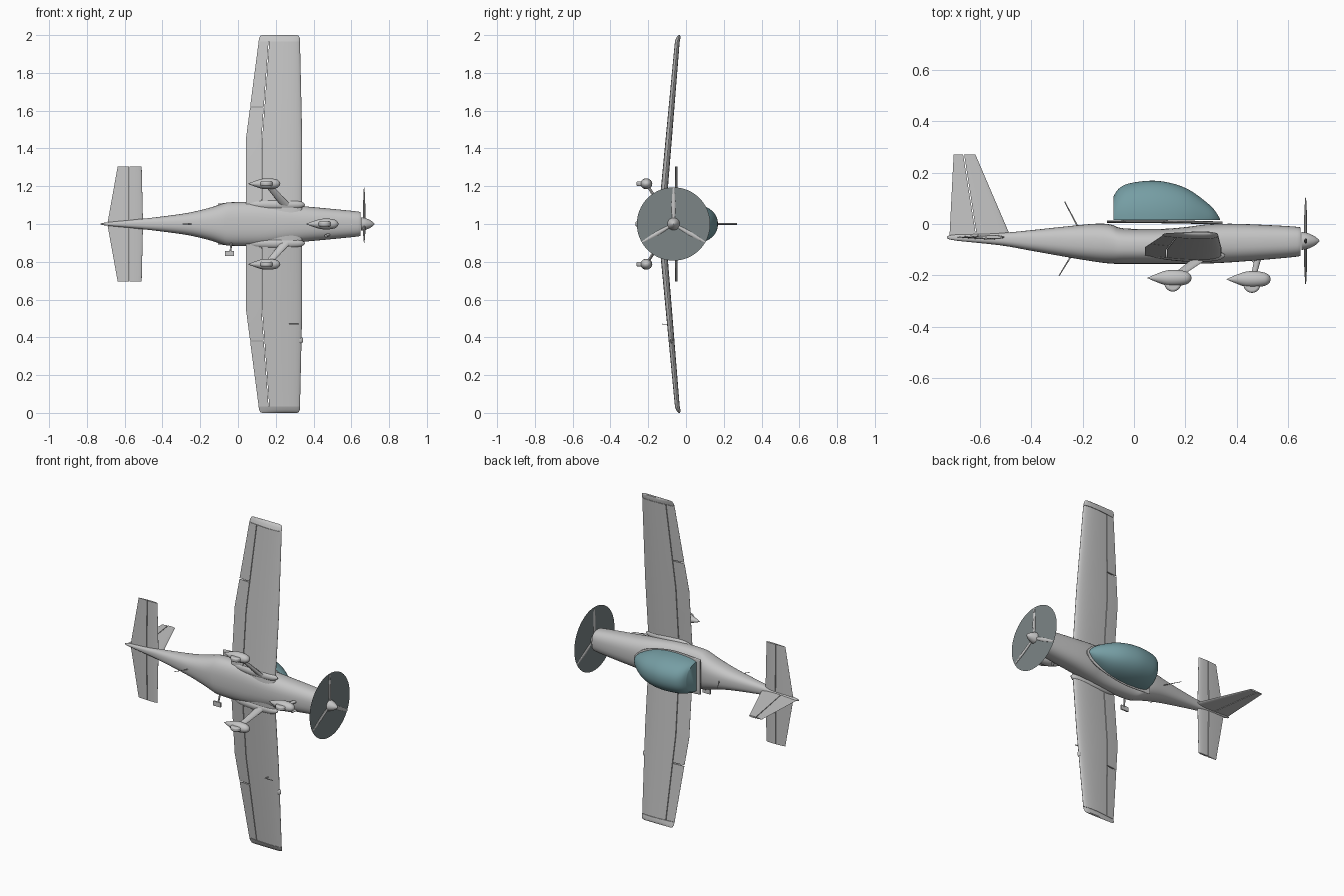
import bpy, bmesh, math
from mathutils import Vector

if "Cube" in bpy.data.objects:
    bpy.data.objects.remove(bpy.data.objects["Cube"])


def material(name, rgb):
    m = bpy.data.materials.new(name)
    m.diffuse_color = (*rgb, 1)
    m.use_nodes = True
    m.node_tree.nodes["Principled BSDF"].inputs["Base Color"].default_value = m.diffuse_color
    return m


PAINT = material("grey_paint", (0.56, 0.56, 0.56))
GLASS = material("teal_glass", (0.18, 0.34, 0.37))
BLUR = material("propeller_blur_grey", (0.2, 0.235, 0.24))


def loft(name, rings, mat=PAINT, angle=40):
    """Skin a list of equal closed rings and cap both ends."""
    bm = bmesh.new()
    vs = [[bm.verts.new(p) for p in r] for r in rings]
    n = len(rings[0])
    for a, b in zip(vs, vs[1:]):
        for i in range(n):
            bm.faces.new((a[i], a[(i + 1) % n], b[(i + 1) % n], b[i]))
    bm.faces.new(vs[0])
    bm.faces.new(vs[-1])
    bmesh.ops.remove_doubles(bm, verts=bm.verts, dist=0.0002)
    bmesh.ops.recalc_face_normals(bm, faces=bm.faces)
    me = bpy.data.meshes.new(name)
    bm.to_mesh(me)
    bm.free()
    ob = bpy.data.objects.new(name, me)
    bpy.context.collection.objects.link(ob)
    me.materials.append(mat)
    bpy.ops.object.select_all(action='DESELECT')
    ob.select_set(True)
    bpy.context.view_layer.objects.active = ob
    bpy.ops.object.shade_smooth_by_angle(angle=math.radians(angle))
    return ob


def smooth(st, k=4):
    """Catmull-Rom interpolation between stations."""
    out = []
    for i in range(len(st) - 1):
        p0, p1, p2, p3 = st[max(i - 1, 0)], st[i], st[i + 1], st[min(i + 2, len(st) - 1)]
        for j in range(k):
            t = j / k
            out.append(tuple(0.5 * (2 * b + (c - a) * t + (2 * a - 5 * b + 4 * c - d) * t * t
                                    + (3 * b - a - 3 * c + d) * t ** 3)
                             for a, b, c, d in zip(p0, p1, p2, p3)))
    return out + [tuple(st[-1])]


def power(v, e):
    return math.copysign(abs(v) ** e, v)


def body(name, stations, z=1.0, e=1.0, n=28, mat=PAINT, arc=2 * math.pi, k=4):
    """Superellipse rings along x; stations are (x, y centre, y radius, z radius)."""
    rings = []
    full = arc > 6
    for x, y, ry, rz in smooth(stations, k):
        ts = [arc * i / (n if full else n - 1) for i in range(n)]
        rings.append([(x, y + max(ry, 0.0005) * power(math.sin(t), e),
                       z + max(rz, 0.0005) * power(math.cos(t), e)) for t in ts])
    return loft(name, rings, mat)


def strut(name, stations, ref=(1, 0, 0), n=10):
    """Tapered bar; stations are (point, half width along ref, half thickness)."""
    d = Vector(stations[-1][0]) - Vector(stations[0][0])
    v = d.cross(Vector(ref)).normalized()
    u = v.cross(d).normalized()
    ts = [2 * math.pi * i / n for i in range(n)]
    return loft(name, [[Vector(p) + u * a * math.cos(t) + v * b * math.sin(t) for t in ts]
                       for p, a, b in stations])


def panel(name, stations, place, n=12):
    """Part of an aerofoil; stations are (span, leading x, trailing x, front cut, rear cut, thickness)."""
    rings = []
    for s, le, te, xa, xb, th in stations:
        fa, fb = [(le - x) / (le - te) for x in (xa, xb)]
        fs = [fa + (fb - fa) * (1 - math.cos(math.pi / 2 * i / (n - 1))) for i in range(n)]
        h = [max(0.0, 5 * th * (0.2969 * math.sqrt(max(f, 0)) - 0.126 * f - 0.3516 * f ** 2
                                + 0.2843 * f ** 3 - 0.1015 * f ** 4)) for f in fs]
        top = [place(le - f * (le - te), q, s) for f, q in zip(fs, h)]
        bot = [place(le - f * (le - te), -q, s) for f, q in zip(fs, h)]
        rings.append(top + bot[::-1])
    return loft(name, rings, angle=35)


# Fuselage, with the shallow cockpit recess along its top
body("fuselage", [
    (-0.727, -0.052, 0.004, 0.003), (-0.69, -0.053, 0.012, 0.009), (-0.52, -0.059, 0.024, 0.026),
    (-0.40, -0.064, 0.040, 0.040), (-0.26, -0.069, 0.060, 0.060), (-0.15, -0.073, 0.074, 0.086),
    (-0.09, -0.078, 0.076, 0.105), (-0.04, -0.086, 0.069, 0.115), (0.11, -0.087, 0.068, 0.116),
    (0.21, -0.083, 0.072, 0.109), (0.28, -0.078, 0.076, 0.102), (0.38, -0.074, 0.075, 0.091),
    (0.52, -0.071, 0.067, 0.078), (0.635, -0.069, 0.058, 0.066), (0.648, -0.069, 0.052, 0.060)], e=0.8, n=36)

# Canopy bubble and its sill frame
body("canopy", [
    (-0.08, 0.015, 0.092, 0.088), (-0.06, 0.015, 0.122, 0.096), (-0.02, 0.015, 0.143, 0.104),
    (0.07, 0.015, 0.154, 0.108), (0.15, 0.015, 0.143, 0.101), (0.22, 0.015, 0.115, 0.083),
    (0.29, 0.015, 0.063, 0.050), (0.32, 0.015, 0.030, 0.026), (0.335, 0.015, 0.003, 0.004)],
    mat=GLASS, arc=math.pi, e=0.92)
body("canopy_sill", [
    (-0.105, 0.009, 0.005, 0.108), (0.0, 0.009, 0.006, 0.115), (0.10, 0.009, 0.006, 0.114),
    (0.22, 0.007, 0.006, 0.090), (0.30, 0.005, 0.006, 0.055), (0.345, 0.004, 0.005, 0.008)], e=0.6)


# Wing, flap, aileron and tip on each side
def hinge(s):
    return 0.128 + 0.038 * max(0, s - 0.45) / 0.52


def trailing(s):
    return 0.042 + 0.068 * max(0, s - 0.45) / 0.52


def chord(s):
    return 0.34 - 0.012 * max(0, s - 0.45) / 0.52, trailing(s), 0.040 - 0.015 * s


for side, sg in (("left", 1), ("right", -1)):
    def wing_place(x, off, s, sg=sg):
        y = -0.131 + 0.088 * s + max(0, s - 0.97) * 0.25
        return (x, y + off, 1 + sg * s)

    def section(s, part):
        le, te, th = chord(s)
        return (s, le, te, le, hinge(s), th) if part == "main" else (s, le, te, hinge(s) - 0.004, te, th)

    panel(side + "_wing", [section(s, "main") for s in (0.0, 0.2, 0.45, 0.7, 0.965)], wing_place)
    panel(side + "_flap", [section(s, "rear") for s in (0.09, 0.3, 0.45, 0.617)], wing_place)
    panel(side + "_aileron", [section(s, "rear") for s in (0.623, 0.8, 0.965)], wing_place)
    panel(side + "_wing_tip", [(s, le, te, le, te, th) for s, le, te, th in
          ((0.967, 0.328, 0.109, 0.026), (0.985, 0.327, 0.112, 0.023),
           (0.996, 0.322, 0.118, 0.014), (1.0, 0.312, 0.128, 0.004))], wing_place)
    # Root fairing
    body(side + "_wing_root_fairing", [(0.03, -0.108, 0.004, 0.004), (0.10, -0.115, 0.020, 0.024),
         (0.22, -0.120, 0.027, 0.030), (0.32, -0.123, 0.020, 0.022), (0.355, -0.123, 0.003, 0.003)],
         z=1 + sg * 0.102, n=16)

    # Tailplane and elevator
    def tail_place(x, off, s, sg=sg):
        return (x, -0.051 + off, 1 + sg * s)
    panel(side + "_tailplane", [(0, -0.503, -0.69, -0.503, -0.574, 0.018),
                                (0.305, -0.51, -0.637, -0.51, -0.574, 0.012)], tail_place)
    panel(side + "_elevator", [(0.01, -0.503, -0.69, -0.578, -0.69, 0.018),
                               (0.305, -0.51, -0.637, -0.578, -0.637, 0.012)], tail_place)


# Fin and rudder
def fin_place(x, off, s):
    return (x, s, 1 + off)


panel("fin", [(-0.05, -0.48, -0.718, -0.48, -0.611, 0.020),
              (0.27, -0.617, -0.702, -0.617, -0.661, 0.010)], fin_place)
panel("rudder", [(-0.045, -0.48, -0.718, -0.615, -0.718, 0.020),
                 (0.27, -0.617, -0.702, -0.665, -0.702, 0.010)], fin_place)

# Spinner, three blades and the spinning disc
PY = -0.066
body("spinner", [(0.652, PY, 0.035, 0.035), (0.675, PY, 0.031, 0.031), (0.70, PY, 0.020, 0.020),
                 (0.715, PY, 0.009, 0.009), (0.722, PY, 0.001, 0.001)], n=24)
for i in range(3):
    a = math.radians(90 + 120 * i)
    strut(f"propeller_blade_{i + 1}",
          [((0.668, PY + r * math.cos(a), 1 + r * math.sin(a)), w, b)
           for r, w, b in ((0.02, 0.006, 0.006), (0.06, 0.006, 0.010), (0.10, 0.006, 0.011),
                           (0.15, 0.004, 0.008), (0.192, 0.002, 0.004))])
bpy.ops.mesh.primitive_circle_add(vertices=64, radius=0.194, fill_type='NGON',
                                  location=(0.667, PY, 1), rotation=(0, math.pi / 2, 0))
disc = bpy.context.object
disc.name = "propeller_disc"
disc.data.materials.append(BLUR)


# Wheel fairings, wheels and legs
def wheel_unit(name, x, y, z, r):
    body(name + "_fairing", [
        (x - 0.095, y, 0.001, 0.001), (x - 0.06, y, 0.016, 0.014), (x - 0.02, y, r * 0.95, r * 0.85),
        (x + 0.02, y, r, r * 0.92), (x + 0.055, y, r * 0.8, r * 0.75),
        (x + 0.071, y, r * 0.45, r * 0.4), (x + 0.076, y, 0.001, 0.001)], z=z, n=20)
    bpy.ops.mesh.primitive_cylinder_add(vertices=28, radius=0.033, depth=0.026, location=(x + 0.003, y - 0.02, z))
    w = bpy.context.object
    w.name = name + "_wheel"
    bev = w.modifiers.new("round", 'BEVEL')
    bev.width, bev.segments = 0.008, 3
    w.data.materials.append(PAINT)
    bpy.ops.object.shade_smooth_by_angle(angle=math.radians(35))


wheel_unit("nose", 0.456, -0.215, 1.0, 0.031)
strut("nose_leg", [((0.483, -0.13, 1), 0.013, 0.009), ((0.465, -0.205, 1), 0.010, 0.008)])
for side, sg in (("left", 1), ("right", -1)):
    wheel_unit(side + "_main", 0.148, -0.210, 1 + sg * 0.213, 0.031)
    strut(side + "_main_leg", [((0.27, -0.125, 1 + sg * 0.08), 0.024, 0.010),
                               ((0.16, -0.205, 1 + sg * 0.205), 0.016, 0.007)])

# Aerials, boarding step, exhaust, pitot tube and wing light
strut("upper_aerial", [((-0.22, -0.008, 1), 0.003, 0.002), ((-0.27, 0.087, 1), 0.002, 0.0015)])
strut("lower_aerial", [((-0.245, -0.125, 1), 0.003, 0.002), ((-0.292, -0.202, 1), 0.002, 0.0015)])
strut("step_arm", [((-0.035, -0.12, 0.91), 0.005, 0.005), ((-0.04, -0.135, 0.85), 0.005, 0.005)])
bpy.ops.mesh.primitive_cube_add(size=1, location=(-0.045, -0.136, 0.844))
step = bpy.context.object
step.name = "boarding_step"
step.dimensions = (0.05, 0.008, 0.028)
step.data.materials.append(PAINT)
strut("exhaust_pipe", [((0.49, -0.11, 0.95), 0.008, 0.008), ((0.465, -0.148, 0.937), 0.008, 0.008)])
strut("pitot_mast", [((0.275, -0.085, 0.47), 0.004, 0.002), ((0.275, -0.125, 0.47), 0.004, 0.002)])
strut("pitot_tube", [((0.27, -0.125, 0.47), 0.0025, 0.0025), ((0.322, -0.125, 0.47), 0.0025, 0.0025)],
      ref=(0, 0, 1))
body("wing_light", [(0.31, -0.077, 0.004, 0.010), (0.33, -0.077, 0.009, 0.018),
                    (0.342, -0.077, 0.004, 0.012), (0.345, -0.077, 0.001, 0.002)], z=0.385, n=14)
